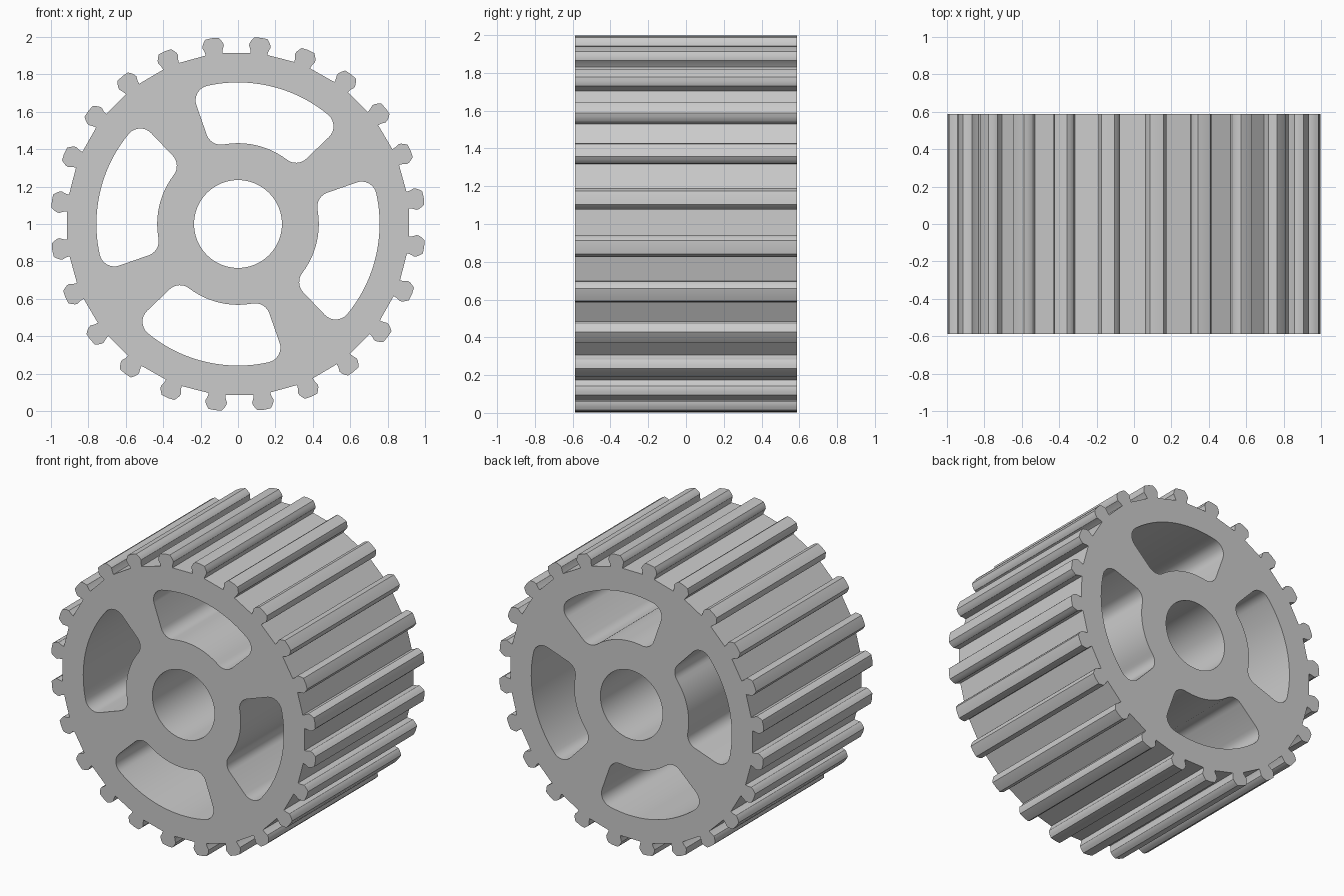
import bpy, bmesh
from math import sin, cos, asin, radians, pi
from mathutils import Vector

if "Cube" in bpy.data.objects:
    bpy.data.objects.remove(bpy.data.objects["Cube"])

HALF_W = 0.588
TEETH, TOOTH_START = 24, radians(8)
BORE_R = 0.235
WIN_IN, WIN_OUT, WIN_HALF, WIN_MID, FILLET = 0.432, 0.757, radians(32.8), radians(76.5), 0.08


def polar(r, a):
    return Vector((r * cos(a), r * sin(a)))


def arc(centre, r, a0, a1, n):
    return [centre + polar(r, a0 + (a1 - a0) * i / n) for i in range(n + 1)]


def rotated(pts, a):
    return [Vector((p.x * cos(a) - p.y * sin(a), p.x * sin(a) + p.y * cos(a))) for p in pts]


# Toothed rim: narrow-waisted teeth with flat roots between them
flank = [(0.916, 0.045), (0.935, 0.049), (0.957, 0.058), (0.970, 0.055),
         (0.985, 0.047), (1.000, 0.036)]
tooth = [Vector((r, -w)) for r, w in flank] + [Vector((1.003, 0))]
tooth += [Vector((r, w)) for r, w in reversed(flank)]
rim = []
for i in range(TEETH):
    rim += rotated(tooth, TOOTH_START + 2 * pi * i / TEETH)

# Central bore
bore = arc(Vector((0, 0)), BORE_R, 0, 2 * pi, 64)[:-1]

# Lightening window: ring sector with filleted corners
f = FILLET
co = WIN_HALF - asin(f / (WIN_OUT - f))
ci = WIN_HALF - asin(f / (WIN_IN + f))
h = WIN_HALF
zero = Vector((0, 0))
window = (arc(zero, WIN_OUT, -co, co, 24)[1:-1]
          + arc(polar(WIN_OUT - f, co), f, co, h + pi / 2, 8)
          + arc(polar(WIN_IN + f, ci), f, h + pi / 2, ci + pi, 8)
          + arc(zero, WIN_IN, ci, -ci, 16)[1:-1]
          + arc(polar(WIN_IN + f, -ci), f, pi - ci, 1.5 * pi - h, 8)
          + arc(polar(WIN_OUT - f, -co), f, -h - pi / 2, -co, 8))
loops = [rim, bore] + [rotated(window, WIN_MID + k * pi / 2) for k in range(4)]

# Fill the profile and extrude it along the axle
bm = bmesh.new()
for loop in loops:
    vs = [bm.verts.new((p.x, -HALF_W, p.y + 1)) for p in loop]
    for i, v in enumerate(vs):
        bm.edges.new((v, vs[(i + 1) % len(vs)]))
bmesh.ops.triangle_fill(bm, edges=bm.edges[:], use_beauty=True, use_dissolve=False)
ext = bmesh.ops.extrude_face_region(bm, geom=bm.faces[:], use_keep_orig=True)
bmesh.ops.translate(bm, vec=(0, 2 * HALF_W, 0),
                    verts=[g for g in ext["geom"] if isinstance(g, bmesh.types.BMVert)])
bmesh.ops.recalc_face_normals(bm, faces=bm.faces[:])

mesh = bpy.data.meshes.new("gear_wheel")
bm.to_mesh(mesh)
bm.free()
gear = bpy.data.objects.new("gear_wheel", mesh)
bpy.context.collection.objects.link(gear)
bpy.context.view_layer.objects.active = gear
gear.select_set(True)
bpy.ops.object.shade_smooth_by_angle(angle=radians(32))
